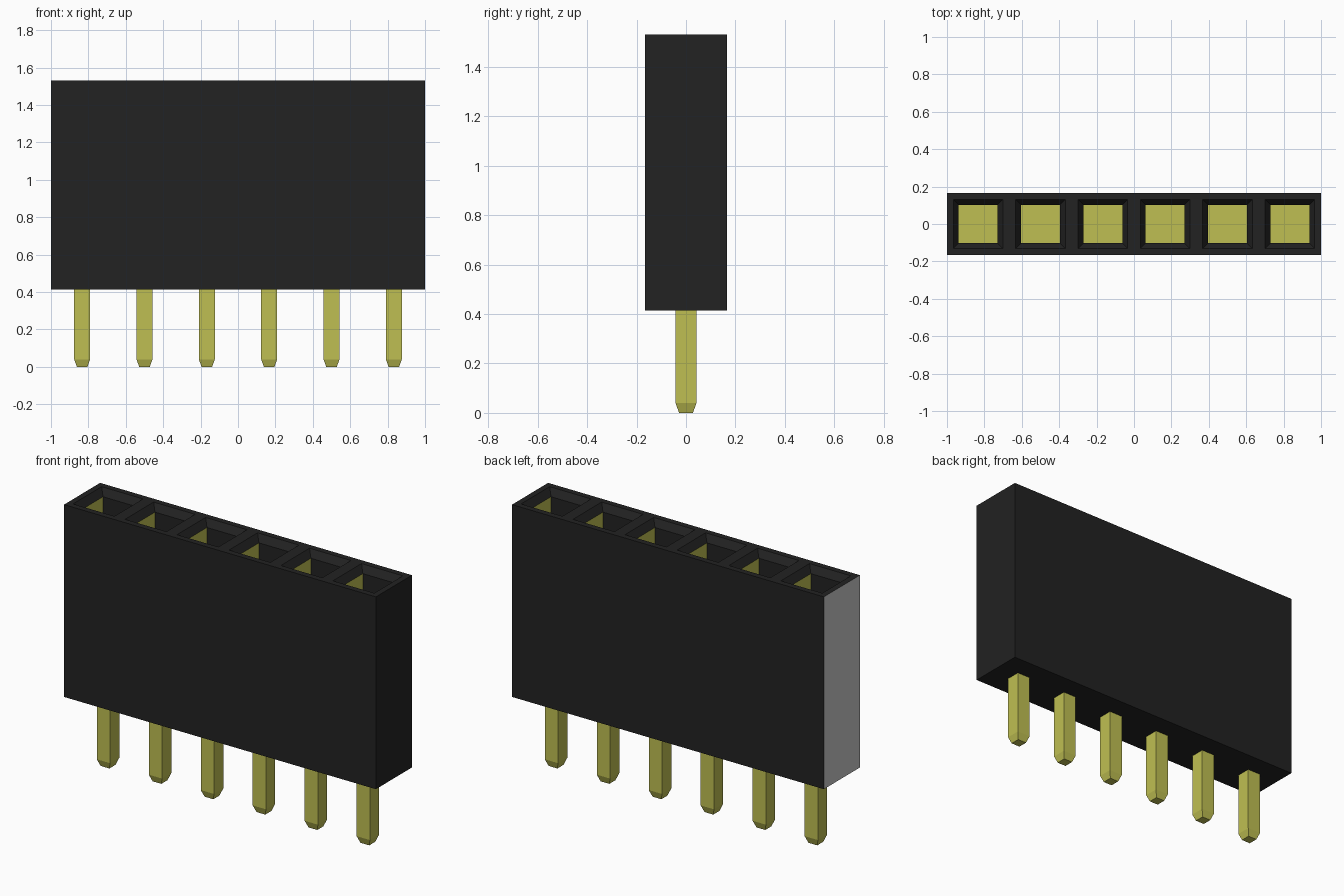
import bpy
import bmesh
from mathutils import Vector

if "Cube" in bpy.data.objects:
    bpy.data.objects.remove(bpy.data.objects["Cube"], do_unlink=True)

COUNT = 6
PITCH = 2 / COUNT
DEPTH = 0.33
BOTTOM, TOP = 0.415, 1.53
FUNNEL = 0.04
SOCKET = 0.8


def material(name, colour):
    mat = bpy.data.materials.new(name)
    mat.use_nodes = True
    mat.diffuse_color = (*colour, 1)
    mat.node_tree.nodes["Principled BSDF"].inputs["Base Color"].default_value = (*colour, 1)
    return mat


black = material("black plastic", (0.016, 0.016, 0.016))
brass = material("yellow brass", (0.52, 0.52, 0.085))
grey = material("light grey", (0.58, 0.58, 0.58))


def finish(bm, name, mats):
    mesh = bpy.data.meshes.new(name)
    bm.to_mesh(mesh)
    bm.free()
    for mat in mats:
        mesh.materials.append(mat)
    obj = bpy.data.objects.new(name, mesh)
    bpy.context.collection.objects.link(obj)
    return obj


def box(bm, size, centre):
    verts = bmesh.ops.create_cube(bm, size=1)["verts"]
    bmesh.ops.scale(bm, vec=size, verts=verts)
    bmesh.ops.translate(bm, vec=centre, verts=verts)


def lower(faces, distance):
    for v in {v for f in faces for v in f.verts}:
        v.co.z -= distance


# Housing block, divided into one cell per contact
bm = bmesh.new()
box(bm, (2, DEPTH, TOP - BOTTOM), (0, 0, (TOP + BOTTOM) / 2))
for i in range(1, COUNT):
    bmesh.ops.bisect_plane(bm, geom=bm.verts[:] + bm.edges[:] + bm.faces[:],
                           plane_co=(-1 + i * PITCH, 0, 0), plane_no=(1, 0, 0))
bm.normal_update()

# Funnel-shaped openings leading into square sockets
openings = [f for f in bm.faces if f.normal.z > 0.9]
bmesh.ops.inset_individual(bm, faces=openings, thickness=0.048)
bmesh.ops.inset_individual(bm, faces=openings, thickness=FUNNEL)
lower(openings, FUNNEL)
floors = bmesh.ops.extrude_discrete_faces(bm, faces=openings)["faces"]
lower(floors, SOCKET)
bm.normal_update()

# Brass lining in the sockets, grey on one end
for f in bm.faces:
    c = f.calc_center_median()
    if abs(c.y) < 0.1 and abs(c.x) < 0.99 and BOTTOM + 0.01 < c.z < TOP - FUNNEL - 0.01:
        f.material_index = 1
    elif c.x < -0.99:
        f.material_index = 2
finish(bm, "housing", [black, brass, grey])

# Square pins with tapered tips
PIN = 0.085
for i in range(COUNT):
    bm = bmesh.new()
    height = BOTTOM + 0.02
    box(bm, (PIN, PIN, height), (0, 0, height / 2))
    bmesh.ops.bisect_plane(bm, geom=bm.verts[:] + bm.edges[:] + bm.faces[:],
                           plane_co=(0, 0, 0.04), plane_no=(0, 0, 1))
    tip = [v for v in bm.verts if v.co.z < 0.01]
    bmesh.ops.scale(bm, vec=Vector((0.66, 0.66, 1)), verts=tip)
    pin = finish(bm, f"pin_{i + 1}", [brass])
    pin.location.x = -1 + (i + 0.5) * PITCH
